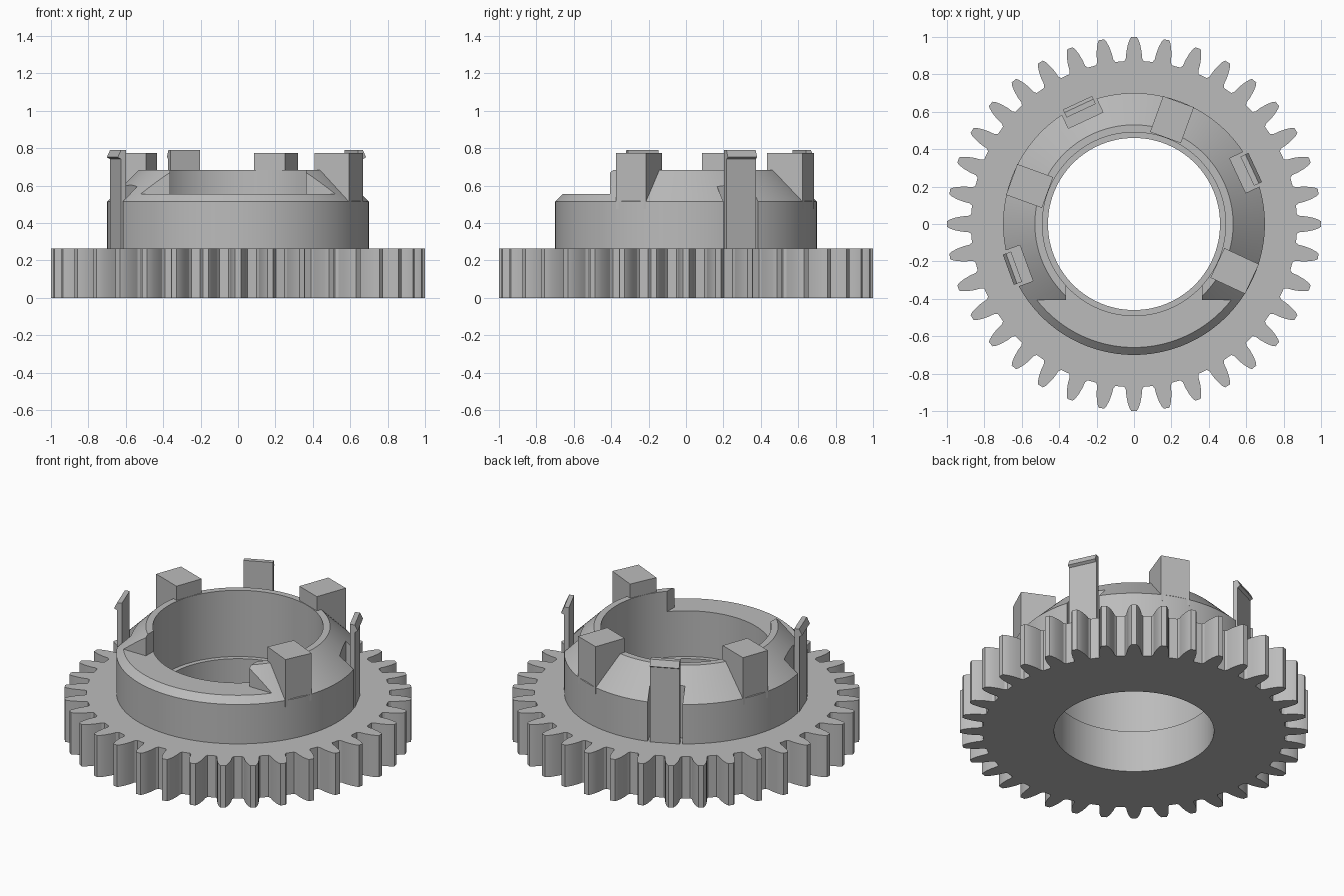
import bpy, bmesh, math

if "Cube" in bpy.data.objects:
    bpy.data.objects.remove(bpy.data.objects["Cube"])

grey = bpy.data.materials.new("light_grey")
grey.diffuse_color = (0.5, 0.5, 0.5, 1)
grey.use_nodes = True
grey.node_tree.nodes["Principled BSDF"].inputs["Base Color"].default_value = grey.diffuse_color


def make(name, bm):
    bmesh.ops.recalc_face_normals(bm, faces=bm.faces[:])
    mesh = bpy.data.meshes.new(name)
    bm.to_mesh(mesh)
    bm.free()
    mesh.materials.append(grey)
    ob = bpy.data.objects.new(name, mesh)
    bpy.context.collection.objects.link(ob)
    return ob


def activate(ob):
    bpy.ops.object.select_all(action='DESELECT')
    ob.select_set(True)
    bpy.context.view_layer.objects.active = ob


def smooth(ob, deg):
    activate(ob)
    bpy.ops.object.shade_smooth_by_angle(angle=math.radians(deg))


def rings(name, loops):
    """Join closed loops of points, the last one back to the first."""
    bm = bmesh.new()
    vs = [[bm.verts.new(p) for p in loop] for loop in loops]
    n = len(vs[0])
    for a, b in zip(vs, vs[1:] + vs[:1]):
        for i in range(n):
            j = (i + 1) % n
            bm.faces.new((a[i], a[j], b[j], b[i]))
    return make(name, bm)


def radial_prism(name, profile, half_width, deg):
    """Extrude a (radius, height) profile sideways, turned to an angle."""
    c, s = math.cos(math.radians(deg)), math.sin(math.radians(deg))
    bm = bmesh.new()
    ends = []
    for t in (-half_width, half_width):
        ends.append([bm.verts.new((r * c - t * s, r * s + t * c, z)) for r, z in profile])
        bm.faces.new(ends[-1])
    a, b = ends
    for i in range(len(a)):
        j = (i + 1) % len(a)
        bm.faces.new((a[i], a[j], b[j], b[i]))
    return make(name, bm)


def rect(r0, r1, z0, z1):
    return [(r0, z0), (r1, z0), (r1, z1), (r0, z1)]


BASE = 0.265

# Gear ring with 36 curved teeth
half = [(3.4, 0.872), (2.8, 0.887), (2.55, 0.92), (2.0, 0.957), (1.4, 0.985), (0.85, 1.0)]
tooth = [(-a, r) for a, r in half] + [(a, r) for a, r in reversed(half)]
outline = [(math.radians(10 * k + a), r) for k in range(36) for a, r in tooth]


def gear_loop(z, bore=None):
    return [((bore or r) * math.cos(a), (bore or r) * math.sin(a), z) for a, r in outline]


gear = rings("gear_ring", [gear_loop(0), gear_loop(BASE),
                           gear_loop(BASE, 0.46), gear_loop(0, 0.46)])
smooth(gear, 22)

# Collar with a bevelled top
SEG = 144
profile = [(0.49, BASE), (0.70, BASE), (0.70, 0.515), (0.53, 0.685), (0.49, 0.685)]
collar = rings("collar", [[(r * math.cos(math.tau * i / SEG), r * math.sin(math.tau * i / SEG), z)
                           for i in range(SEG)] for r, z in profile])

# Front notch and clip pockets cut from the collar
CLIPS = (25, 115, 200)
cutters = [radial_prism("notch_cutter", rect(0.405, 0.9, 0.555, 0.8), 0.7, 270),
           radial_prism("notch_cutter", rect(0.1, 0.95, 0.555, 0.82), 0.363, 270)]
cutters += [radial_prism("pocket_cutter", rect(0.612, 0.8, 0.2, 0.9), 0.102, d) for d in CLIPS]
for cutter in cutters:
    cutter.hide_render = True
    activate(collar)
    mod = collar.modifiers.new("cut", 'BOOLEAN')
    mod.operation = 'DIFFERENCE'
    mod.solver = 'EXACT'
    mod.object = cutter
    bpy.ops.object.modifier_apply(modifier=mod.name)
    bpy.data.objects.remove(cutter)
smooth(collar, 25)

# Solid driving blocks
for d in (70, 160, 335):
    radial_prism("drive_block", rect(0.492, 0.696, 0.475, 0.775), 0.0875, d)

# Thin snap clips with an outward hook
hook = [(0.668, BASE), (0.698, BASE), (0.698, 0.742), (0.715, 0.752), (0.697, 0.79), (0.668, 0.79)]
for d in CLIPS:
    radial_prism("snap_clip", hook, 0.086, d)
